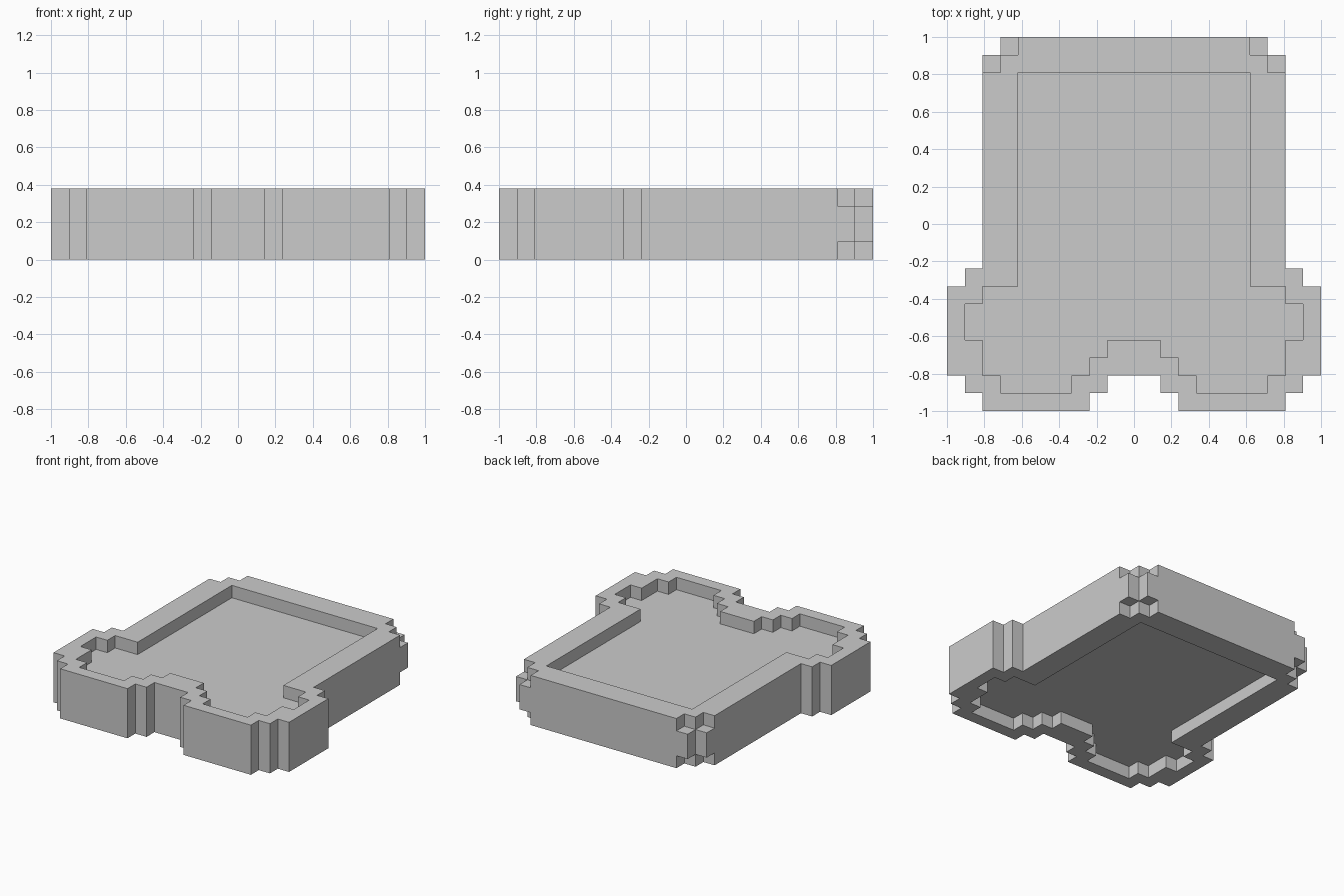
import bpy, bmesh, math
from mathutils import Vector

if "Cube" in bpy.data.objects:
    bpy.data.objects.remove(bpy.data.objects["Cube"])

U = 2 / 21  # one block; the badge-like tray is laid out on a 21 x 21 x 4 block grid

# Each row band: first row, last row, nearest and farthest |x| filled (mirrored in x)
BODY = [(-10, -10, 3, 8), (-9, -9, 2, 9), (-8, -4, 0, 10), (-3, -3, 0, 9), (-2, 8, 0, 8)]
MIDDLE = BODY + [(9, 9, 0, 8), (10, 10, 0, 7)]      # full corners in the middle layers
OUTER = BODY + [(9, 9, 0, 7), (10, 10, 0, 6)]       # stepped-in corners on both faces
RECESS = [(-9, -9, 4, 7), (-8, -8, 3, 8), (-7, -7, 2, 8),
          (-6, -5, 0, 9), (-4, -4, 0, 8), (-3, 8, 0, 6)]


def cells(bands):
    return {(x, y) for y0, y1, lo, hi in bands
            for y in range(y0, y1 + 1)
            for x in range(-hi, hi + 1) if abs(x) >= lo}


# Layers from bottom to top: rim, solid plate (two blocks), rim
rim = cells(OUTER) - cells(RECESS)
plate = cells(MIDDLE)
filled = {(x, y, z) for z, layer in enumerate([rim, plate, plate, rim]) for x, y in layer}

# Skin the blocks: one quad wherever a filled block meets open space
bm = bmesh.new()
corners = {}


def corner(p):
    key = tuple(round(2 * c) for c in p)
    if key not in corners:
        corners[key] = bm.verts.new(p * U)
    return corners[key]


axes = [Vector((1, 0, 0)), Vector((0, 1, 0)), Vector((0, 0, 1))]
for block in sorted(filled):
    centre = Vector(block) + Vector((0, 0, 0.5))
    for i in range(3):
        for s in (-1, 1):
            step = axes[i] * s
            if tuple(int(round(c)) for c in Vector(block) + step) in filled:
                continue
            a, b = axes[(i + 1) % 3] * s, axes[(i + 2) % 3]
            bm.faces.new([corner(centre + (step + a * p + b * q) / 2)
                          for p, q in ((-1, -1), (1, -1), (1, 1), (-1, 1))])

# Merge the coplanar quads into clean flat faces
bmesh.ops.dissolve_limit(bm, angle_limit=math.radians(1), verts=bm.verts[:], edges=bm.edges[:])

mesh = bpy.data.meshes.new("recessed_block_plate")
bm.to_mesh(mesh)
bm.free()
bpy.context.collection.objects.link(bpy.data.objects.new("recessed_block_plate", mesh))
